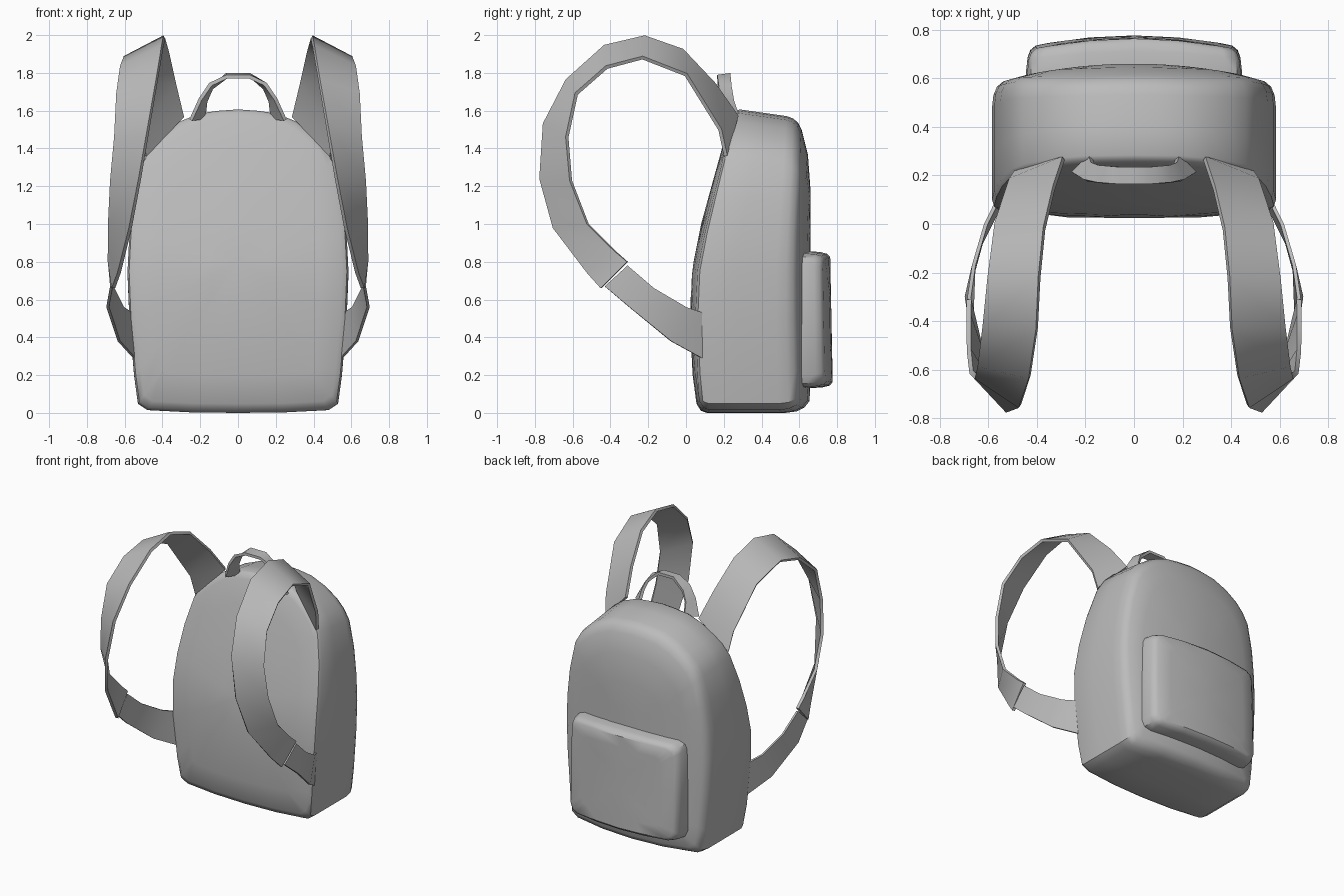
import bpy, bmesh, math

cube = bpy.data.objects.get("Cube")
if cube:
    bpy.data.objects.remove(cube, do_unlink=True)

grey = bpy.data.materials.new("grey fabric")
grey.use_nodes = True
GREY = (0.5, 0.5, 0.5, 1)
grey.diffuse_color = GREY
grey.node_tree.nodes["Principled BSDF"].inputs["Base Color"].default_value = GREY


def finish(name, bm, angle=40):
    """Turn a bmesh into a smooth-shaded object with the fabric colour."""
    bmesh.ops.recalc_face_normals(bm, faces=bm.faces)
    mesh = bpy.data.meshes.new(name)
    bm.to_mesh(mesh)
    bm.free()
    mesh.materials.append(grey)
    obj = bpy.data.objects.new(name, mesh)
    bpy.context.collection.objects.link(obj)
    bpy.ops.object.select_all(action="DESELECT")
    obj.select_set(True)
    bpy.context.view_layer.objects.active = obj
    bpy.ops.object.shade_smooth_by_angle(angle=math.radians(angle))
    return obj


def interpolate(points, t):
    """Piecewise linear value from (t, value) pairs."""
    for (a, va), (b, vb) in zip(points, points[1:]):
        if t <= b:
            return va + (vb - va) * max(0, t - a) / (b - a)
    return points[-1][1]


def loft(name, half, middle, rings, place):
    """Closed shell: scaled copies of a mirrored outline, from front to back."""
    outline = half + [(-x, z) for x, z in reversed(half) if x > 0]
    bm = bmesh.new()
    loops = []
    for scale, depth in rings:
        loops.append([bm.verts.new(place(x * scale, middle + (z - middle) * scale, depth))
                      for x, z in outline])
    count = len(outline)
    for a, b in zip(loops, loops[1:]):
        for i in range(count):
            j = (i + 1) % count
            bm.faces.new((a[i], a[j], b[j], b[i]))
    # close both ends with a fan
    for loop, depth in ((loops[0], rings[0][1]), (loops[-1], rings[-1][1])):
        hub = bm.verts.new(place(0, middle, depth))
        for i in range(count):
            bm.faces.new((loop[i], loop[(i + 1) % count], hub))
    return finish(name, bm)


def band(name, edge_a, edge_b, thickness, side=1):
    """Strip of webbing between two edge paths, given a thickness."""
    bm = bmesh.new()
    rows = [[bm.verts.new((p[0] * side, p[1], p[2])) for p in pair]
            for pair in zip(edge_a, edge_b)]
    for (a, b), (c, d) in zip(rows, rows[1:]):
        bm.faces.new((a, b, d, c))
    obj = finish(name, bm)
    solid = obj.modifiers.new("thickness", "SOLIDIFY")
    solid.thickness = thickness
    solid.offset = 0
    bpy.ops.object.modifier_apply(modifier=solid.name)
    bpy.ops.object.shade_smooth_by_angle(angle=math.radians(40))
    return obj


# Main bag: arched outline, leaning front panel, bowed rear panel
front_profile = [(0, .07), (.1, .04), (.5, .02), (.75, .03), (1, .08), (1.4, .19), (1.61, .26)]
back_profile = [(0, .64), (.06, .66), (1.3, .66), (1.45, .64), (1.61, .6)]


def place_body(x, z, depth):
    bow = (x / .55) ** 2
    front = interpolate(front_profile, z) + .03 * bow
    back = interpolate(back_profile, z) - .07 * bow
    return x, front + (back - front) * depth, z * (1 - .03 * depth)


body_half = [(0, 0), (.25, .003), (.48, .015), (.53, .05), (.55, .2), (.575, .5), (.585, .75),
             (.575, .95), (.55, 1.15), (.505, 1.34), (.46, 1.42), (.4, 1.48), (.31, 1.545),
             (.2, 1.59), (.1, 1.603), (0, 1.61)]
loft("bag_body", body_half, .8,
     [(.25, 0), (.5, 0), (.75, 0), (.94, 0), (.985, .02), (1, .07), (1, .4), (1, .8),
      (.99, .9), (.965, .96), (.92, .99), (.75, 1), (.5, 1), (.25, 1)], place_body)


# Rear pocket: rounded box with a bowed face
def place_pocket(x, z, depth):
    back = .78 - .04 * (x / .4) ** 2 - .02 * z
    return x, .56 + (back - .56) * depth, z


pocket_half = [(0, .13), (.2, .132), (.38, .137), (.425, .155), (.445, .2), (.445, .5),
               (.44, .79), (.425, .825), (.38, .845), (.2, .852), (0, .857)]
loft("rear_pocket", pocket_half, .49,
     [(1, 0), (1, .4), (.985, .75), (.96, .92), (.91, 1), (.7, 1), (.4, 1)], place_pocket)

# Shoulder straps: twisted upper band and narrower lower webbing on each side
upper_inner = [(.29, .27, 1.57), (.33, .15, 1.74), (.37, -.02, 1.92), (.39, -.22, 1.99),
               (.4, -.43, 1.94), (.43, -.63, 1.76), (.47, -.75, 1.53), (.52, -.77, 1.24),
               (.57, -.7, .98), (.63, -.52, .74), (.66, -.45, .66)]
upper_outer = [(.49, .21, 1.36), (.51, .18, 1.5), (.57, 0, 1.79), (.6, -.23, 1.88),
               (.62, -.42, 1.83), (.64, -.58, 1.69), (.65, -.63, 1.46), (.67, -.61, 1.23),
               (.68, -.52, 1), (.68, -.38, .86), (.68, -.31, .8)]
lower_bottom = [(.67, -.43, .67), (.69, -.3, .56), (.63, -.08, .38), (.53, .12, .27)]
lower_top = [(.68, -.31, .78), (.66, -.17, .66), (.61, 0, .56), (.55, .12, .52)]
for label, side in (("left", 1), ("right", -1)):
    band("shoulder_strap_" + label, upper_inner, upper_outer, .02, side)
    band("lower_strap_" + label, lower_bottom, lower_top, .015, side)


# Carry handle: arch with flared feet
def arch(half):
    return half + [(-x, y, z) for x, y, z in reversed(half)]


band("carry_handle",
     arch([(.25, .21, 1.55), (.2, .18, 1.66), (.145, .17, 1.74), (.06, .165, 1.78)]),
     arch([(.18, .28, 1.56), (.17, .25, 1.65), (.14, .24, 1.72), (.06, .235, 1.79)]), .02)
